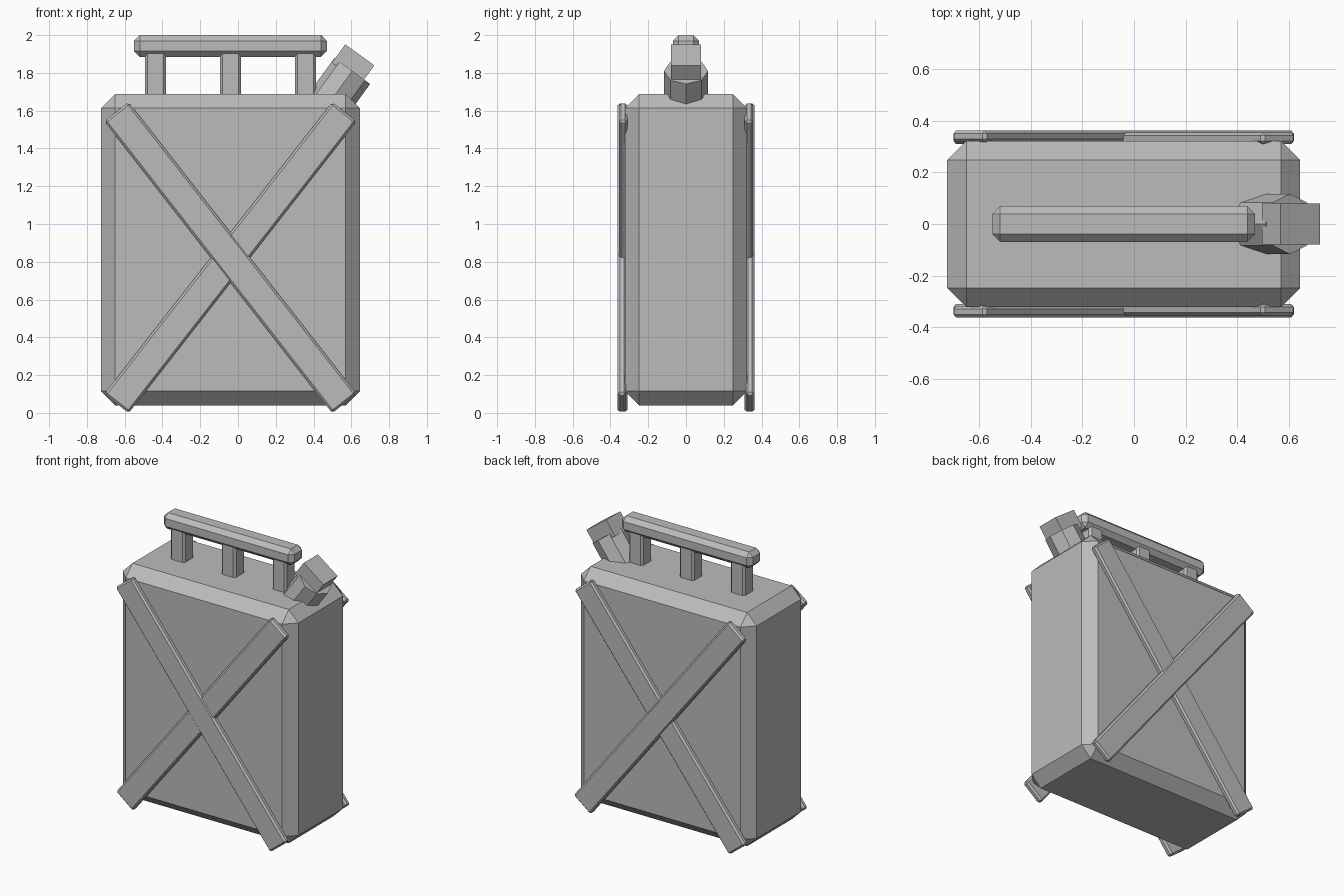
import bpy
import bmesh
from math import radians
from mathutils import Matrix, Vector

if "Cube" in bpy.data.objects:
    bpy.data.objects.remove(bpy.data.objects["Cube"])

grey = bpy.data.materials.new("plain_grey")
grey.use_nodes = True
COLOUR = (0.5, 0.5, 0.5, 1)
grey.diffuse_color = COLOUR
grey.node_tree.nodes["Principled BSDF"].inputs["Base Color"].default_value = COLOUR

MID_X = -0.04


def finish(name, bm, matrix):
    bmesh.ops.recalc_face_normals(bm, faces=bm.faces[:])
    mesh = bpy.data.meshes.new(name)
    bm.to_mesh(mesh)
    bm.free()
    mesh.materials.append(grey)
    obj = bpy.data.objects.new(name, mesh)
    obj.matrix_world = matrix
    bpy.context.collection.objects.link(obj)


def box(name, size, matrix, chamfer=0):
    """Box with flat chamfers on every edge."""
    bm = bmesh.new()
    bmesh.ops.create_cube(bm, size=1)
    bmesh.ops.scale(bm, vec=size, verts=bm.verts[:])
    if chamfer:
        bmesh.ops.bevel(bm, geom=bm.edges[:], offset=chamfer, segments=1,
                        affect='EDGES', profile=0.5)
    finish(name, bm, matrix)


def at(x, y, z, tilt=0):
    return Matrix.Translation((x, y, z)) @ Matrix.Rotation(radians(tilt), 4, 'Y')


# Can body
box("can_body", (1.37, 0.646, 1.648), at(MID_X, 0, 0.864), 0.075)

# Crossed straps on front and back, one lying slightly over the other
for side, y_sign in (("front", -1), ("back", 1)):
    for layer, tilt, depth in (("over", -38, 0.34), ("under", 38, 0.333)):
        box(f"{side}_{layer}_strap", (0.164, 0.045, 1.96),
            at(MID_X, y_sign * depth, 0.822, tilt), 0.012)

# Carrying handle on three posts
box("handle_bar", (1.02, 0.138, 0.115), at(MID_X, 0, 1.9425), 0.03)
for name, offset in (("right", -0.397), ("middle", 0), ("left", 0.397)):
    box(f"{name}_handle_post", (0.112, 0.112, 0.3),
        at(MID_X + offset, 0, 1.78), 0.014)

# Tilted octagonal spout with a square cap
spout = at(0.605, 0, 1.81, 36)
NECK_LENGTH = 0.26
bm = bmesh.new()
bmesh.ops.create_cone(bm, cap_ends=True, segments=8, radius1=0.117,
                      radius2=0.117, depth=NECK_LENGTH)
finish("spout_neck", bm, spout @ Matrix.Translation((0, 0, -NECK_LENGTH / 2)))
box("spout_cap", (0.19, 0.158, 0.12),
    spout @ Matrix.Translation(Vector((-0.018, 0, 0.0325))))
